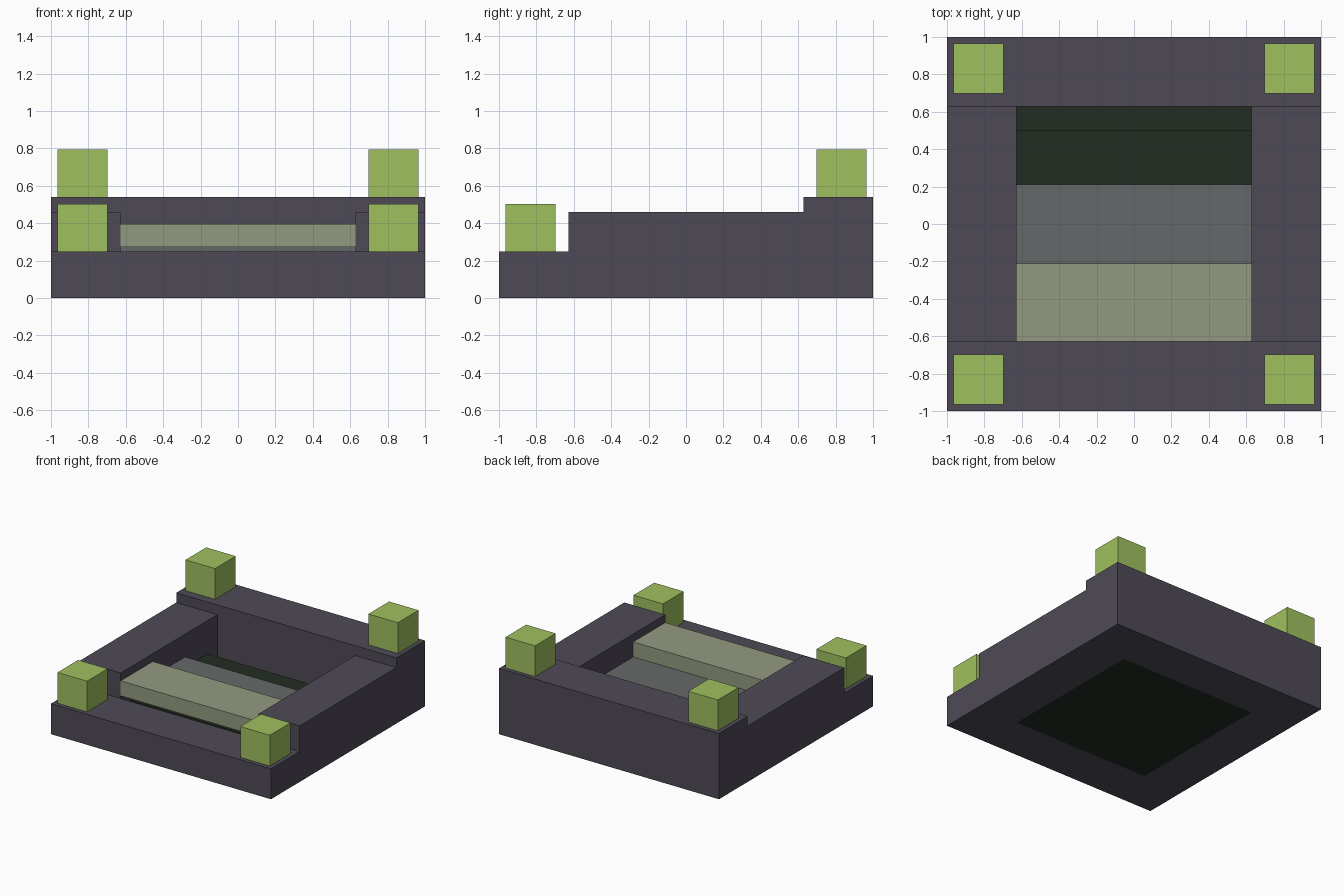
import bpy
import bmesh
from mathutils import Vector

cube = bpy.data.objects.get("Cube")
if cube:
    bpy.data.objects.remove(cube, do_unlink=True)


def material(name, rgb):
    """Flat material from 0-255 display values, stored as linear."""
    lin = [((c / 255 + 0.055) / 1.055) ** 2.4 for c in rgb]
    m = bpy.data.materials.new(name)
    m.use_nodes = True
    m.diffuse_color = (*lin, 1)
    bsdf = next(n for n in m.node_tree.nodes if n.type == 'BSDF_PRINCIPLED')
    bsdf.inputs["Base Color"].default_value = (*lin, 1)
    return m


slate = material("slate_purple", (78, 74, 86))
lime = material("lime_green", (160, 192, 96))
cream = material("pale_sage", (147, 154, 128))
grey = material("stone_grey", (101, 105, 104))
dark = material("dark_green", (34, 44, 34))


def box(name, low, high, mat):
    """Box between two opposite corners."""
    low, high = Vector(low), Vector(high)
    mesh = bpy.data.meshes.new(name)
    bm = bmesh.new()
    bmesh.ops.create_cube(bm, size=1)
    for v in bm.verts:
        v.co = (low + high) / 2 + v.co * (high - low)
    bm.to_mesh(mesh)
    bm.free()
    mesh.materials.append(mat)
    obj = bpy.data.objects.new(name, mesh)
    bpy.context.collection.objects.link(obj)
    return obj


inner = 0.627
front_top, side_top, back_top = 0.25, 0.46, 0.54

# Stepped outer frame
box("front_rail", (-1, -1, 0), (1, -inner, front_top), slate)
box("back_rail", (-1, inner, 0), (1, 1, back_top), slate)
for side, x in (("right", -1), ("left", inner)):
    box(side + "_rail", (x, -inner, 0), (x + 1 - inner, inner, side_top), slate)

# Floor and stepped slabs in the well
box("floor", (-inner, -inner, 0), (inner, inner, 0.06), dark)
box("lower_slab", (-inner, -0.5, 0.06), (inner, 0.5, 0.187), dark)
box("middle_slab", (-inner, -0.21, 0.187), (inner, 0.21, 0.272), grey)
box("upper_slab", (-inner, -inner, 0.272), (inner, -0.21, 0.395), cream)

# Corner blocks standing on the front and back rails
near, far, height = 0.697, 0.965, 0.253
for side, sx in (("right", -1), ("left", 1)):
    for end, sy, z in (("front", -1, front_top), ("back", 1, back_top)):
        xs = sorted((sx * near, sx * far))
        ys = sorted((sy * near, sy * far))
        box(f"{end}_{side}_corner_block", (xs[0], ys[0], z),
            (xs[1], ys[1], z + height), lime)
